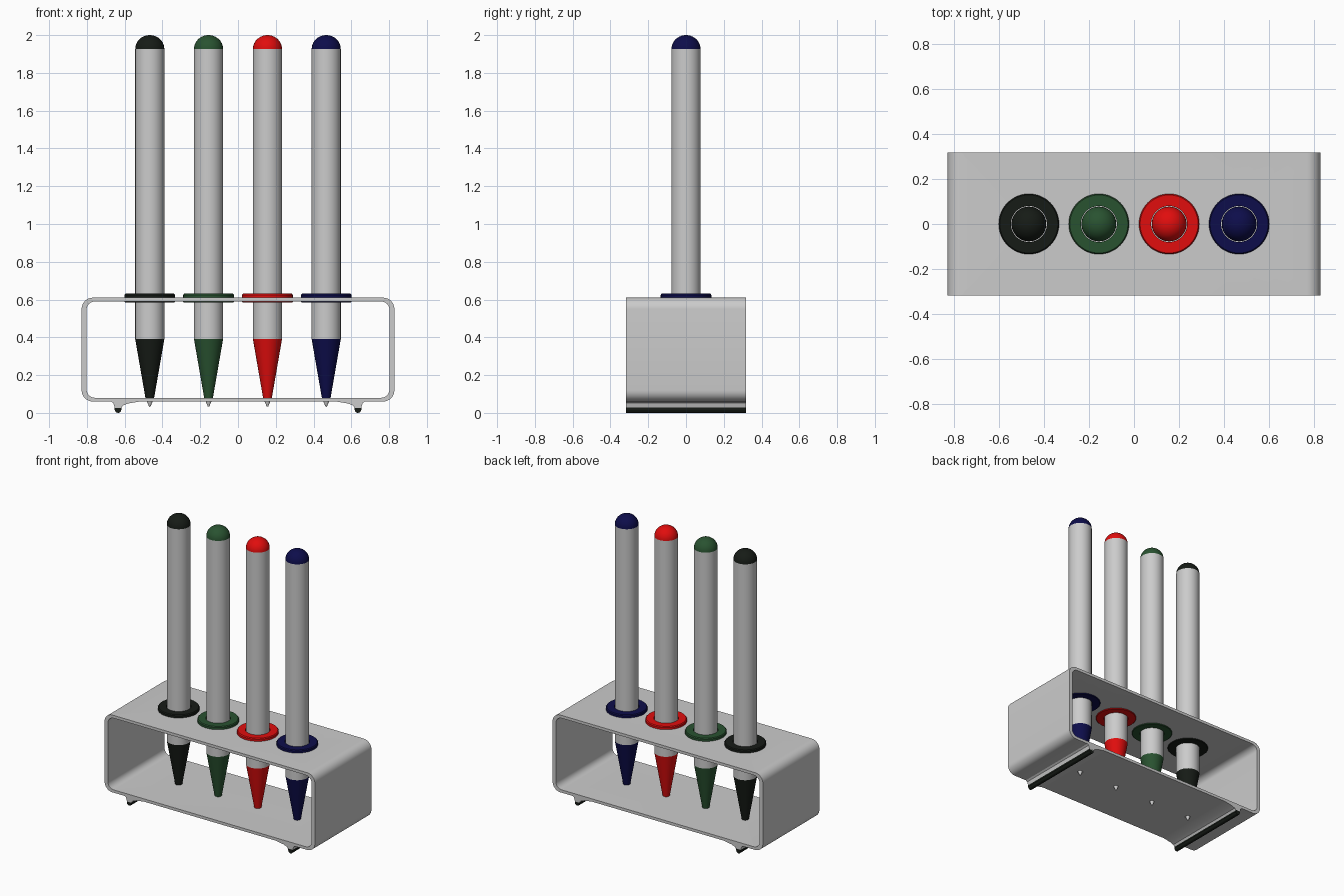
import bpy, bmesh, math

if "Cube" in bpy.data.objects:
    bpy.data.objects.remove(bpy.data.objects["Cube"])

COLOURS = {
    "black": (0.008, 0.011, 0.008, 1),
    "green": (0.022, 0.085, 0.03, 1),
    "red": (0.75, 0.004, 0.004, 1),
    "blue": (0.004, 0.004, 0.07, 1),
}
MATS = {}
for key, rgba in COLOURS.items():
    MATS[key] = bpy.data.materials.new(key)
    MATS[key].diffuse_color = rgba


def finish(name, bm, mat=None, loc=(0, 0, 0)):
    bmesh.ops.recalc_face_normals(bm, faces=bm.faces)
    me = bpy.data.meshes.new(name)
    bm.to_mesh(me)
    bm.free()
    ob = bpy.data.objects.new(name, me)
    ob.location = loc
    bpy.context.collection.objects.link(ob)
    if mat:
        me.materials.append(MATS[mat])
    smooth(ob)
    return ob


def smooth(ob):
    bpy.ops.object.select_all(action='DESELECT')
    ob.select_set(True)
    bpy.context.view_layer.objects.active = ob
    bpy.ops.object.shade_smooth_by_angle(angle=math.radians(35))


def lathe(name, profile, x, mat=None, closed=False, n=48):
    """Spin (radius, z) points around the z axis."""
    bm = bmesh.new()
    vs = [bm.verts.new((r, 0, z)) for r, z in profile]
    es = [bm.edges.new(p) for p in zip(vs, vs[1:])]
    if closed:
        es.append(bm.edges.new((vs[-1], vs[0])))
    bmesh.ops.spin(bm, geom=vs + es, axis=(0, 0, 1), cent=(0, 0, 0),
                   angle=2 * math.pi, steps=n)
    bmesh.ops.remove_doubles(bm, verts=bm.verts, dist=1e-5)
    return finish(name, bm, mat, (x, 0, 0))


def prism(name, outline, half, mat=None):
    """Extrude an (x, z) outline along y."""
    bm = bmesh.new()
    f = bm.faces.new([bm.verts.new((x, -half, z)) for x, z in outline])
    ext = bmesh.ops.extrude_face_region(bm, geom=[f])["geom"]
    bmesh.ops.translate(bm, vec=(0, 2 * half, 0),
                        verts=[g for g in ext if isinstance(g, bmesh.types.BMVert)])
    return finish(name, bm, mat)


def rounded(hx, z0, z1, r, n=8):
    pts = []
    corners = [(hx - r, z1 - r), (r - hx, z1 - r), (r - hx, z0 + r), (hx - r, z0 + r)]
    for q, (cx, cz) in enumerate(corners):
        for i in range(n + 1):
            a = (q + i / n) * math.pi / 2
            pts.append((cx + r * math.cos(a), cz + r * math.sin(a)))
    return pts


# Stand: rounded rectangular band
D = 0.318
outer = rounded(0.828, 0.06, 0.61, 0.06)
inner = rounded(0.802, 0.08, 0.59, 0.045)
bm = bmesh.new()
loops = [[bm.verts.new((x, y, z)) for x, z in pts]
         for pts, y in ((outer, -D), (outer, D), (inner, D), (inner, -D))]
for a, b in zip(loops, loops[1:] + loops[:1]):
    for i in range(len(a)):
        j = (i + 1) % len(a)
        bm.faces.new((a[i], a[j], b[j], b[i]))
stand = finish("stand", bm)

# Holes for the pens in the top and bottom plates
PENS = list(zip(COLOURS, (-0.467, -0.156, 0.156, 0.467)))
for _, x in PENS:
    for r, z0, z1 in ((0.1, 0.5, 0.7), (0.018, 0.03, 0.1)):
        cutter = lathe("cutter", [(0, z0), (r, z0), (r, z1), (0, z1)], x)
        cutter.hide_render = True
        bpy.context.view_layer.objects.active = stand
        mod = stand.modifiers.new("hole", 'BOOLEAN')
        mod.operation = 'DIFFERENCE'
        mod.solver = 'EXACT'
        mod.object = cutter
        bpy.ops.object.modifier_apply(modifier=mod.name)
        bpy.data.objects.remove(cutter)
smooth(stand)

# Feet: flared rails with rubber strips
for side, s in (("left", -1), ("right", 1)):
    rail = [(0.675, 0.062), (0.66, 0.052), (0.652, 0.025), (0.618, 0.025),
            (0.608, 0.04), (0.58, 0.05), (0.51, 0.062)]
    prism("foot_rail_" + side, [(s * x, z) for x, z in rail], D)
    strip = [(0.653, 0.03), (0.653, 0.016)]
    strip += [(0.635 + 0.016 * math.cos(a), 0.014 - 0.014 * math.sin(a))
              for a in [math.pi * i / 8 for i in range(9)]]
    strip += [(0.617, 0.016), (0.617, 0.03)]
    prism("foot_strip_" + side, [(s * x, z) for x, z in strip], D, "black")

# Pens
R = 0.077
for c, x in PENS:
    # Coloured nose cone, hidden core and domed end
    core = [(0, 0.075), (0.022, 0.075), (0.024, 0.085), (R, 0.39),
            (R - 0.002, 0.39), (R - 0.002, 1.927), (R, 1.927)]
    core += [(R * math.cos(a), 1.927 + 0.073 * math.sin(a))
             for a in [math.pi / 2 * i / 10 for i in range(1, 10)]] + [(0, 2.0)]
    lathe("pen_core_" + c, core, x, c)
    # Grey barrel and writing point
    lathe("pen_barrel_" + c, [(R, 0.39), (R, 1.927)], x)
    lathe("pen_point_" + c, [(0, 0.032), (0.004, 0.034), (0.016, 0.062),
                             (0.016, 0.078), (0, 0.078)], x)
    # Grommet clamped on both sides of the top plate
    lathe("grommet_" + c, [(0.08, 0.584), (0.13, 0.584), (0.134, 0.588),
                           (0.134, 0.592), (0.099, 0.592), (0.099, 0.608),
                           (0.134, 0.608), (0.134, 0.625), (0.129, 0.631),
                           (0.08, 0.631)], x, c, closed=True)

for m in bpy.data.materials:
    if m.users and not m.is_grease_pencil:
        m.use_nodes = True
        m.node_tree.nodes["Principled BSDF"].inputs["Base Color"].default_value = m.diffuse_color
